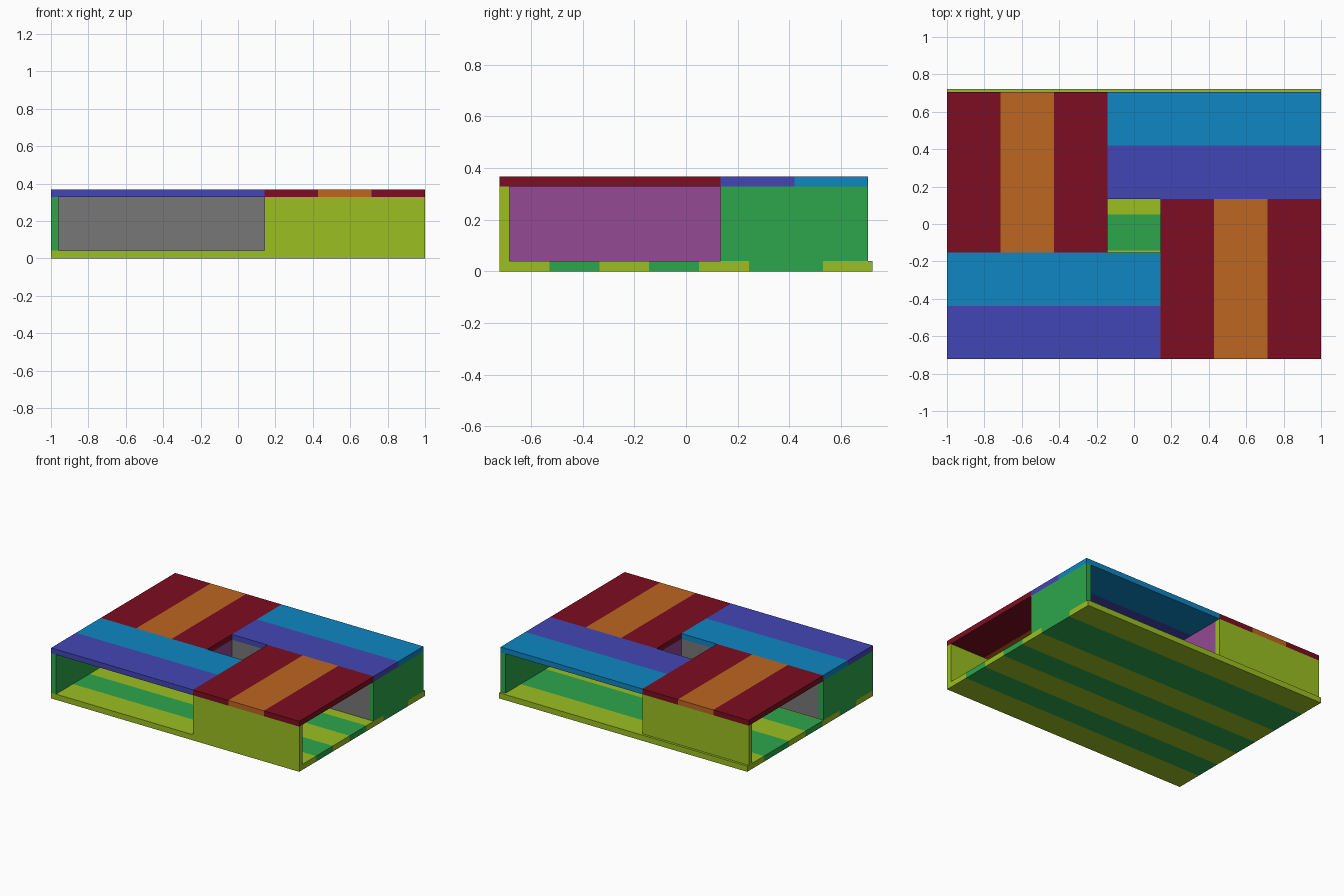
import bpy, bmesh
from mathutils import Vector

if "Cube" in bpy.data.objects:
    bpy.data.objects.remove(bpy.data.objects["Cube"])


def material(name, rgb):
    def linear(c):
        c /= 255
        return c / 12.92 if c <= 0.04045 else ((c + 0.055) / 1.055) ** 2.4
    m = bpy.data.materials.new(name)
    m.diffuse_color = (*[linear(c) for c in rgb], 1)
    m.use_nodes = True
    m.node_tree.nodes["Principled BSDF"].inputs["Base Color"].default_value = m.diffuse_color
    return m


lime = material("lime", (155, 191, 34))
green = material("green", (45, 166, 75))
red = material("dark red", (125, 13, 33))
orange = material("orange", (190, 102, 33))
cyan = material("cyan blue", (14, 134, 194))
indigo = material("indigo", (66, 70, 181))
purple = material("purple", (148, 74, 148))
gray = material("gray", (119, 119, 119))


def board(name, x, y, z, mats, axis=0, cuts=()):
    """Box between the given ranges, cut into stripes across one axis."""
    lo, hi = Vector((x[0], y[0], z[0])), Vector((x[1], y[1], z[1]))
    bm = bmesh.new()
    bmesh.ops.create_cube(bm, size=1)
    for v in bm.verts:
        v.co = [(lo[i] + hi[i]) / 2 + v.co[i] * (hi[i] - lo[i]) for i in range(3)]
    normal = Vector((axis == 0, axis == 1, 0))
    for c in cuts:
        bmesh.ops.bisect_plane(bm, geom=bm.verts[:] + bm.edges[:] + bm.faces[:],
                               plane_co=normal * c, plane_no=normal)
    used = list(dict.fromkeys(mats))
    for f in bm.faces:
        stripe = sum(f.calc_center_median()[axis] > c for c in cuts)
        f.material_index = used.index(mats[stripe])
    me = bpy.data.meshes.new(name)
    bm.to_mesh(me)
    bm.free()
    for m in used:
        me.materials.append(m)
    bpy.context.collection.objects.link(bpy.data.objects.new(name, me))


# Layout: a 7 x 5 grid of square units
U = 2 / 7
T = 0.039                                   # board thickness
FRONT = -0.723
BACK = FRONT + 5 * U
Y2, Y3 = FRONT + 2 * U, FRONT + 3 * U       # edges of the centre hole
X3, X4 = -U / 2, U / 2
Z0, Z1, Z2 = 0.041, 0.329, 0.368
wall, lid = (Z0, Z1), (Z1, Z2)

# Striped base
board("base", (-1, 1), (FRONT, -FRONT), (0, Z0),
      [lime, green, lime, green, lime, green, lime], 1,
      (-0.529, -0.336, -0.143, 0.05, 0.244, 0.53))

# Outer walls
board("front_wall", (X4, 1), (FRONT, FRONT + T), wall, [lime])
board("back_wall", (-1, X3), (BACK - T, BACK), wall, [lime])
board("left_wall", (-1, -1 + T), (FRONT, Y2), wall, [green])
board("right_wall", (1 - T, 1), (Y3, BACK), wall, [green])

# Inner dividers around the centre hole
board("divider_right", (X4, X4 + T), (FRONT + T, Y3), wall, [purple])
board("divider_left", (X3 - T, X3), (Y2, BACK - T), wall, [purple])
board("divider_front", (-1 + T, X4), (Y2 - T, Y2), wall, [gray])
board("divider_back", (X3, 1 - T), (Y3, Y3 + T), wall, [gray])

# Striped lid panels arranged as a pinwheel
board("lid_front_right", (X4, 1), (FRONT, Y3), lid, [red, orange, red], 0, (X4 + U, X4 + 2 * U))
board("lid_back_left", (-1, X3), (Y2, BACK), lid, [red, orange, red], 0, (-1 + U, -1 + 2 * U))
board("lid_front_left", (-1, X4), (FRONT, Y2), lid, [indigo, cyan], 1, (FRONT + U,))
board("lid_back_right", (X3, 1), (Y3, BACK), lid, [indigo, cyan], 1, (Y3 + U,))
